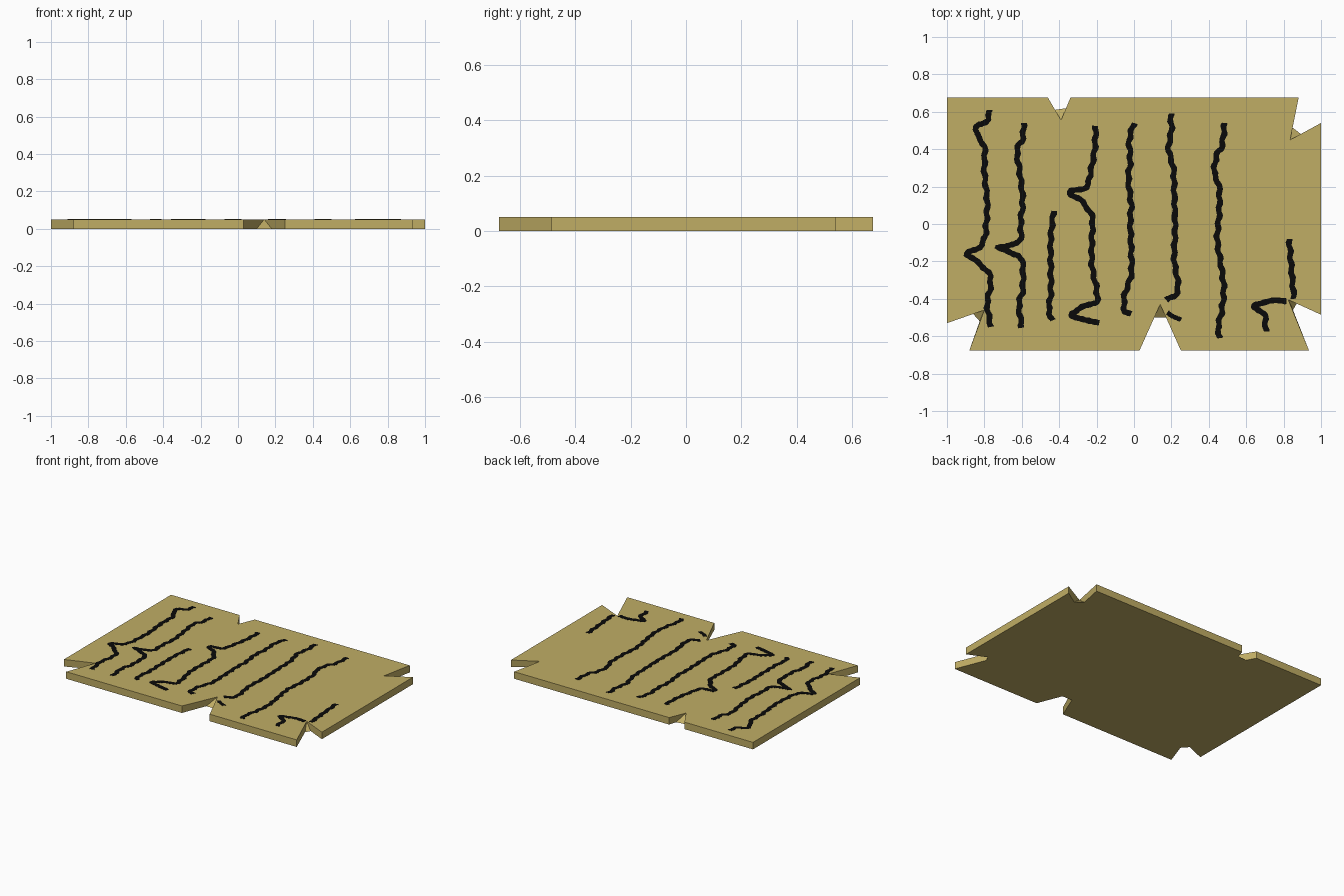
import bpy, bmesh, math
from mathutils import Vector

if "Cube" in bpy.data.objects:
    bpy.data.objects.remove(bpy.data.objects["Cube"])

T = 0.05  # sheet thickness


def material(name, rgb):
    m = bpy.data.materials.new(name)
    m.diffuse_color = (*rgb, 1)
    m.use_nodes = True
    m.node_tree.nodes["Principled BSDF"].inputs["Base Color"].default_value = m.diffuse_color
    return m


def make_object(name, bm, mat):
    bmesh.ops.recalc_face_normals(bm, faces=bm.faces[:])
    me = bpy.data.meshes.new(name)
    bm.to_mesh(me)
    bm.free()
    me.materials.append(mat)
    ob = bpy.data.objects.new(name, me)
    bpy.context.collection.objects.link(ob)
    return ob


parchment = material("parchment tan", (0.53, 0.42, 0.13))
ink = material("black ink", (0.003, 0.003, 0.003))

# Outline, clockwise. Plain corners are one point; each notch tip is
# (top apex, first bottom point, second bottom point) for its sloped end.
outline = [
    ((-1, .675),), ((-.46, .675),),
    ((-.39, .555), (-.425, .61), (-.355, .62)),
    ((-.34, .675),), ((.88, .675),),
    ((.835, .45), (.848, .515), (.90, .475)),
    ((1, .54),), ((1, -.485),),
    ((.825, -.405), (.87, -.425), (.85, -.46)),
    ((.935, -.675),), ((.25, -.675),),
    ((.14, -.43), (.18, -.5), (.10, -.5)),
    ((.03, -.675),), ((-.88, -.675),),
    ((-.80, -.46), (-.825, -.52), (-.865, -.475)),
    ((-1, -.53),),
]

# Torn sheet: top and bottom loops joined by side walls and notch triangles
bm = bmesh.new()
tops, bottoms = [], []
for top, *low in outline:
    tops.append(bm.verts.new((*top, T)))
    bottoms.append([bm.verts.new((*p, 0)) for p in (low or [top])])
bm.faces.new(tops)
bm.faces.new([v for group in bottoms for v in group])
for i, group in enumerate(bottoms):
    j = (i + 1) % len(tops)
    bm.faces.new((tops[i], tops[j], bottoms[j][0], group[-1]))
    if len(group) == 2:
        bm.faces.new((tops[i], group[1], group[0]))
bmesh.ops.triangulate(bm, faces=[f for f in bm.faces if len(f.verts) > 4])
make_object("parchment_sheet", bm, parchment)


def smooth_path(points, steps=8):
    """Catmull-Rom path through the points."""
    p = [Vector(q) for q in points]
    p = [2 * p[0] - p[1]] + p + [2 * p[-1] - p[-2]]
    path = []
    for a, b, c, d in zip(p, p[1:], p[2:], p[3:]):
        for k in range(steps):
            t = k / steps
            path.append(0.5 * (2 * b + (c - a) * t + (2 * a - 5 * b + 4 * c - d) * t * t
                               + (3 * b - a - 3 * c + d) * t ** 3))
    return path + [p[-2]]


def ink_line(name, *points, width=0.031):
    """Thin, slightly shaky ribbon lying on the sheet."""
    path = smooth_path(points)
    bm = bmesh.new()
    rows = []
    for i, p in enumerate(path):
        d = (path[min(i + 1, len(path) - 1)] - path[max(i - 1, 0)]).normalized()
        side = Vector((-d.y, d.x))
        c = p + side * 0.005 * math.sin(p.y * 85 + p.x * 9)
        w = width / 2 * (1 + 0.1 * math.sin(i * 1.9))
        l, r = c + side * w, c - side * w
        rows.append([bm.verts.new((q.x, q.y, z)) for q, z in
                     ((l, T - .001), (l, T + .0012), (r, T + .0012), (r, T - .001))])
    for a, b in zip(rows, rows[1:]):
        for k in range(4):
            bm.faces.new((a[k], a[(k + 1) % 4], b[(k + 1) % 4], b[k]))
    bm.faces.new(rows[0])
    bm.faces.new(rows[-1])
    make_object(name, bm, ink)


# Ink lines, left to right
ink_line("ink_line_1", (-.775, .61), (-.78, .56), (-.835, .525), (-.84, .48), (-.80, .41),
         (-.80, .28), (-.785, .12), (-.79, 0), (-.80, -.08), (-.84, -.135), (-.895, -.165),
         (-.82, -.215), (-.77, -.28), (-.77, -.35), (-.785, -.43), (-.765, -.55))
ink_line("ink_line_2", (-.59, .54), (-.595, .46), (-.625, .39), (-.61, .27), (-.595, .13),
         (-.605, .02), (-.61, -.09), (-.67, -.115), (-.735, -.125), (-.655, -.155),
         (-.60, -.19), (-.595, -.35), (-.615, -.43), (-.60, -.555))
ink_line("ink_line_3", (-.43, .07), (-.445, -.08), (-.445, -.25), (-.445, -.37),
         (-.455, -.46), (-.435, -.515))
ink_line("ink_line_4", (-.205, .525), (-.21, .4), (-.235, .265), (-.255, .20), (-.34, .17),
         (-.275, .115), (-.225, .04), (-.225, -.08), (-.225, -.22), (-.20, -.35),
         (-.205, -.42), (-.29, -.45), (-.335, -.485), (-.27, -.505), (-.185, -.525))
ink_line("ink_line_5", (0, .54), (-.025, .45), (-.02, .34), (-.03, .24), (-.015, .1),
         (-.02, .02), (-.015, -.14), (-.015, -.27), (-.05, -.38), (-.05, -.46), (-.015, -.48))
ink_line("ink_line_6", (.195, .59), (.2, .505), (.185, .40), (.21, .30), (.215, .18),
         (.22, -.03), (.215, -.19), (.235, -.35), (.175, -.41))
ink_line("ink_line_6_tail", (.18, -.47), (.21, -.49), (.25, -.515), width=0.025)
ink_line("ink_line_7", (.485, .54), (.47, .42), (.44, .36), (.43, .27), (.455, .2),
         (.455, .05), (.445, -.08), (.465, -.22), (.48, -.34), (.47, -.46), (.45, -.55),
         (.46, -.61))
ink_line("ink_line_8", (.83, -.08), (.84, -.22), (.855, -.40))
ink_line("ink_line_8_tail", (.815, -.415), (.735, -.41), (.64, -.435), (.695, -.48),
         (.705, -.575))
